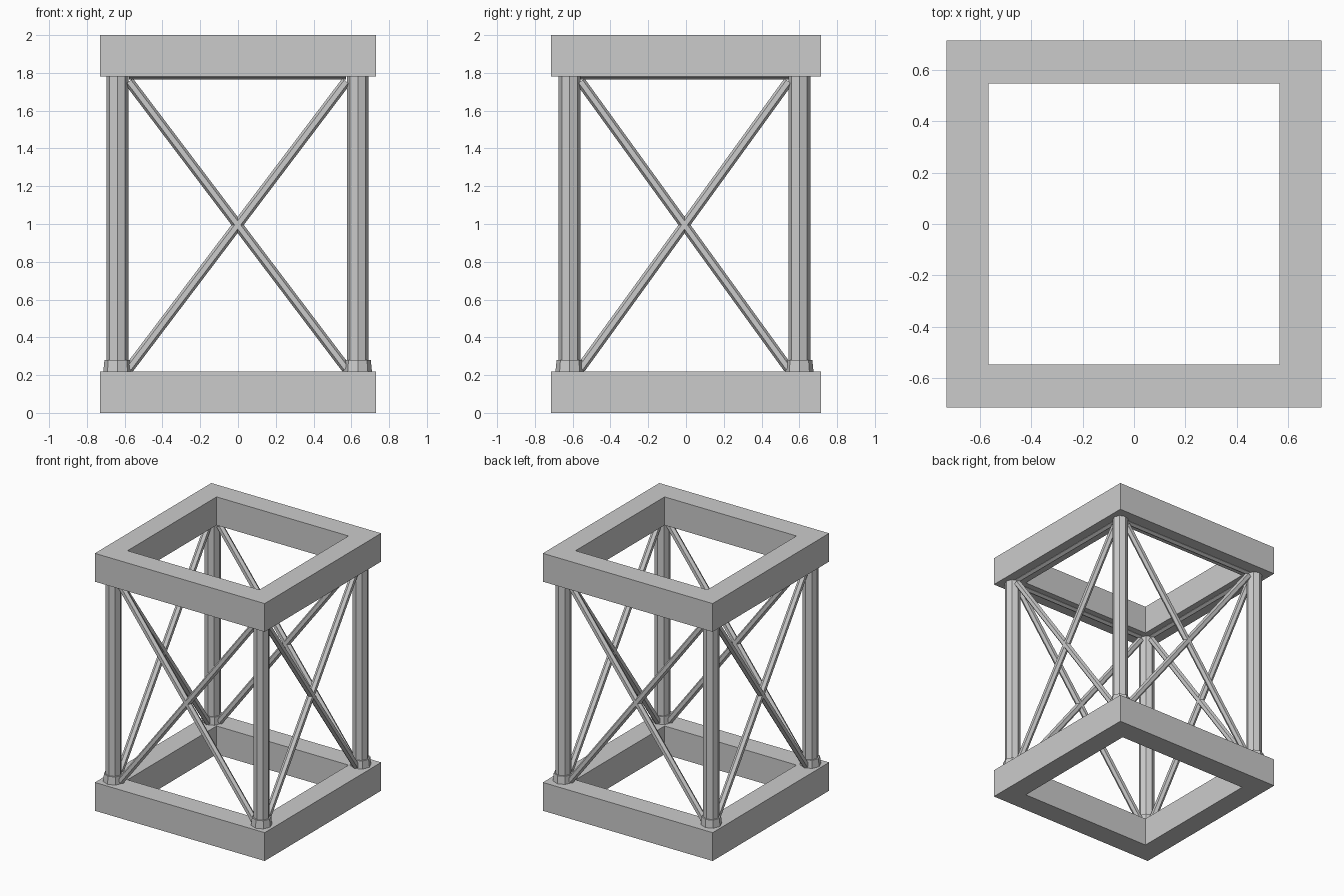
import bpy, bmesh
from math import pi
from mathutils import Vector

cube = bpy.data.objects.get("Cube")
if cube:
    bpy.data.objects.remove(cube)

grey = bpy.data.materials.new("steel_grey")
grey.use_nodes = True
GREY = (0.6, 0.6, 0.6, 1)
grey.diffuse_color = GREY
grey.node_tree.nodes["Principled BSDF"].inputs["Base Color"].default_value = GREY


def finish(name, bm):
    bmesh.ops.recalc_face_normals(bm, faces=bm.faces)
    mesh = bpy.data.meshes.new(name)
    bm.to_mesh(mesh)
    bm.free()
    mesh.materials.append(grey)
    obj = bpy.data.objects.new(name, mesh)
    bpy.context.collection.objects.link(obj)
    return obj


def ring_frame(name, z0, z1):
    """Square collar with a rectangular opening."""
    bm = bmesh.new()
    corners = [(-1, -1), (1, -1), (1, 1), (-1, 1)]
    profile = [(0.73, 0.715, z0), (0.73, 0.715, z1), (0.567, 0.547, z1), (0.567, 0.547, z0)]
    loops = [[bm.verts.new((sx * x, sy * y, z)) for sx, sy in corners] for x, y, z in profile]
    for i in range(4):
        a, b = loops[i], loops[(i + 1) % 4]
        for j in range(4):
            k = (j + 1) % 4
            bm.faces.new((a[j], a[k], b[k], b[j]))
    return finish(name, bm)


def rod(name, start, end, r1, r2, sides):
    """Faceted bar between two points."""
    start, end = Vector(start), Vector(end)
    axis = end - start
    bm = bmesh.new()
    bmesh.ops.create_cone(bm, cap_ends=True, segments=sides, radius1=r1, radius2=r2,
                          depth=axis.length)
    obj = finish(name, bm)
    obj.location = (start + end) / 2
    obj.rotation_euler = axis.to_track_quat('Z', 'Y').to_euler()
    return obj


# Top and bottom frames
ring_frame("bottom_frame", 0, 0.22)
ring_frame("top_frame", 1.78, 2)

# Octagonal columns with tapered feet
CX, CY = -0.002, -0.008
HX, HY = 0.636, 0.608
for sx, side in ((-1, "right"), (1, "left")):
    for sy, end in ((-1, "front"), (1, "back")):
        x, y = CX + sx * HX, CY + sy * HY
        rod(f"{end}_{side}_column", (x, y, 0.2), (x, y, 1.8), 0.058, 0.058, 8)
        rod(f"{end}_{side}_column_foot", (x, y, 0.2), (x, y, 0.28), 0.077, 0.069, 8)

# Crossed braces and a top rail on each side
LOW, HIGH = 0.235, 1.755
for s, side in ((-1, "front"), (1, "back")):
    y = CY + s * HY
    a, b = CX - 0.575, CX + 0.575
    rod(f"{side}_brace_rising", (a, y, LOW), (b, y, HIGH), 0.026, 0.026, 6)
    rod(f"{side}_brace_falling", (a, y, HIGH), (b, y, LOW), 0.026, 0.026, 6)
    rod(f"{side}_top_rail", (a, y, 1.79), (b, y, 1.79), 0.026, 0.026, 6)
for s, side in ((-1, "right"), (1, "left")):
    x = CX + s * HX
    a, b = CY - 0.55, CY + 0.55
    rod(f"{side}_brace_rising", (x, a, LOW), (x, b, HIGH), 0.026, 0.026, 6)
    rod(f"{side}_brace_falling", (x, a, HIGH), (x, b, LOW), 0.026, 0.026, 6)
    rod(f"{side}_top_rail", (x, a, 1.79), (x, b, 1.79), 0.026, 0.026, 6)
